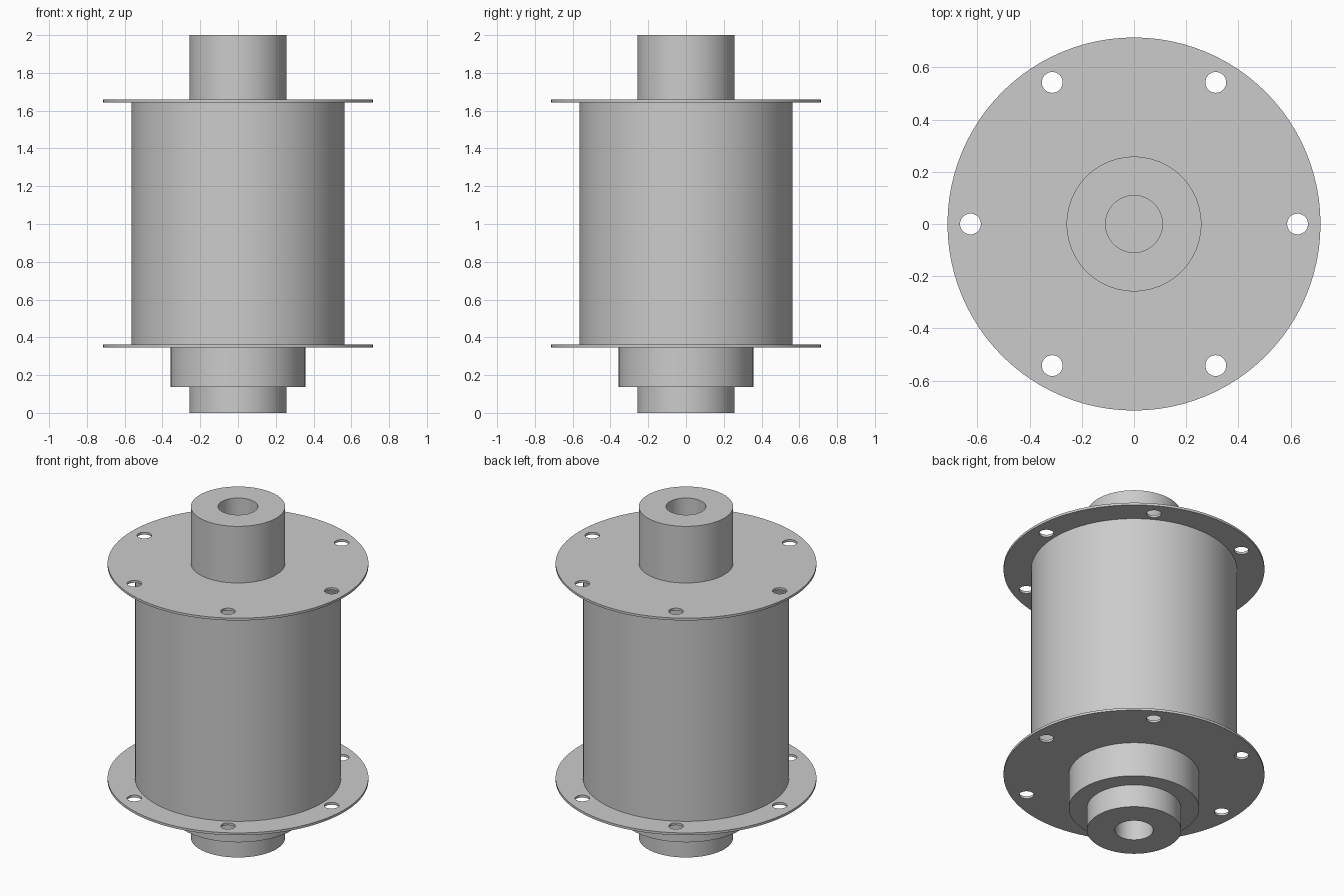
import bpy, bmesh
from math import cos, sin, pi, tau

if "Cube" in bpy.data.objects:
    bpy.data.objects.remove(bpy.data.objects["Cube"])


def activate(ob):
    bpy.ops.object.select_all(action='DESELECT')
    ob.select_set(True)
    bpy.context.view_layer.objects.active = ob


def smooth(ob):
    activate(ob)
    bpy.ops.object.shade_smooth_by_angle(angle=pi / 6)


def finish(bm, name):
    bmesh.ops.recalc_face_normals(bm, faces=bm.faces)
    me = bpy.data.meshes.new(name)
    bm.to_mesh(me)
    bm.free()
    ob = bpy.data.objects.new(name, me)
    bpy.context.collection.objects.link(ob)
    return ob


def lathe(name, profile, segments=96):
    """Spin (radius, z) points that run from axis to axis about z."""
    bm = bmesh.new()
    vs = [bm.verts.new((r, 0, z)) for r, z in profile]
    edges = [bm.edges.new(pair) for pair in zip(vs, vs[1:])]
    bmesh.ops.spin(bm, geom=vs + edges, cent=(0, 0, 0), axis=(0, 0, 1),
                   angle=tau, steps=segments, use_duplicate=False)
    bmesh.ops.remove_doubles(bm, verts=bm.verts, dist=1e-4)
    return finish(bm, name)


def cylinder(name, radius, z0, z1, x=0, y=0, segments=96):
    ob = lathe(name, [(0, z0), (radius, z0), (radius, z1), (0, z1)], segments)
    ob.location = (x, y, 0)
    return ob


def flange(name, z0, z1):
    """Thin disc with six bolt holes."""
    disc = cylinder(name, 0.714, z0, z1)
    for i in range(6):
        a = i * tau / 6
        cutter = cylinder("hole_cutter", 0.04, z0 - 0.1, z1 + 0.1,
                          0.626 * cos(a), 0.626 * sin(a), 32)
        cutter.hide_render = True
        mod = disc.modifiers.new("bolt_hole", 'BOOLEAN')
        mod.operation = 'DIFFERENCE'
        mod.solver = 'EXACT'
        mod.object = cutter
        activate(disc)
        bpy.ops.object.modifier_apply(modifier=mod.name)
        bpy.data.objects.remove(cutter)
    smooth(disc)


# Central shaft with a deep blind bore in each end
smooth(lathe("shaft", [
    (0, 0.65), (0.105, 0.65), (0.105, 0), (0.258, 0),
    (0.258, 2), (0.109, 2), (0.109, 1.4), (0.105, 1.4),
    (0.105, 1.35), (0, 1.35)]))

# Main drum and lower collar, seated into the flanges
smooth(cylinder("drum", 0.564, 0.354, 1.651))
smooth(cylinder("lower_collar", 0.357, 0.138, 0.354))

# End flanges
flange("lower_flange", 0.347, 0.361)
flange("upper_flange", 1.644, 1.658)
